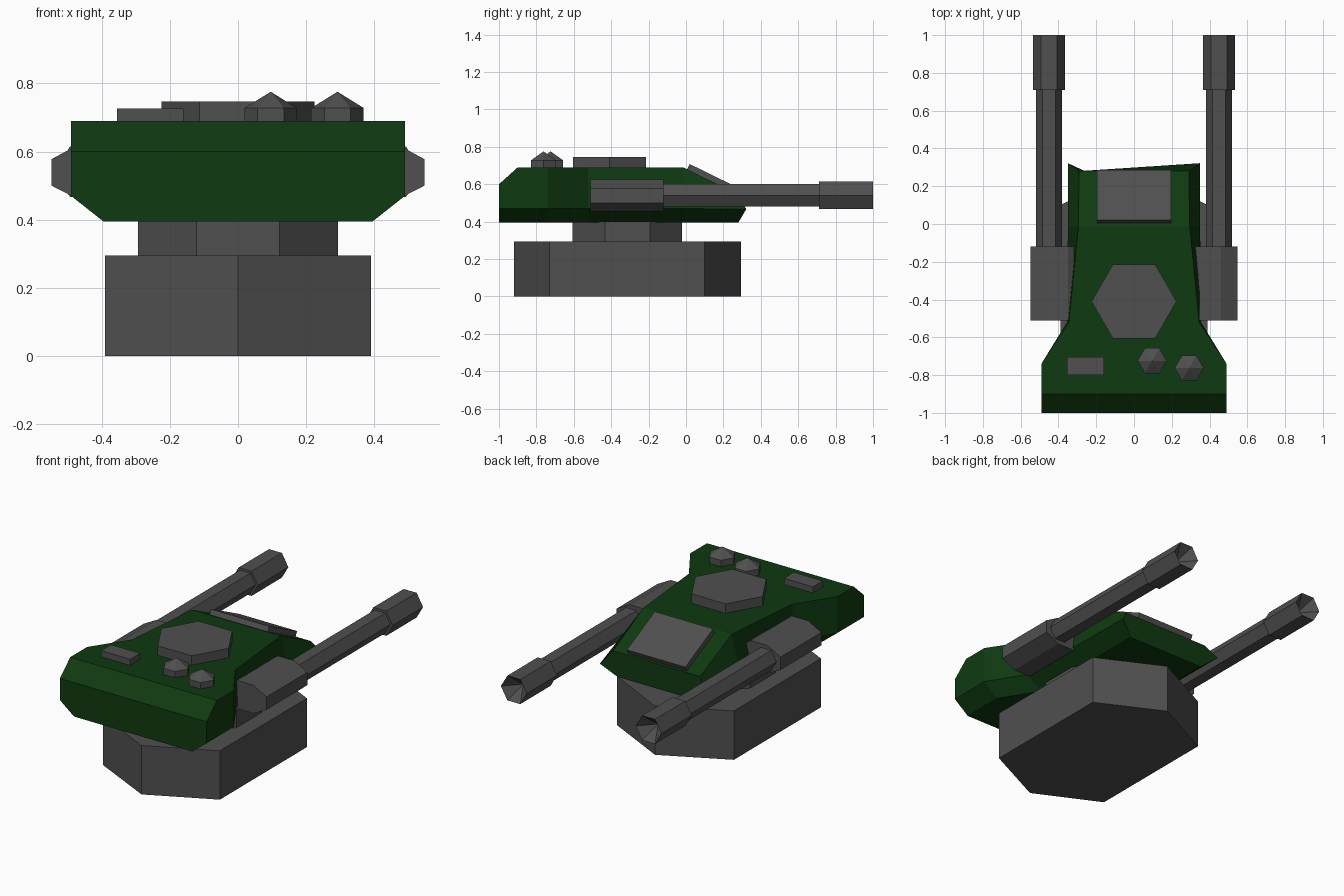
import bpy, bmesh, math

if "Cube" in bpy.data.objects:
    bpy.data.objects.remove(bpy.data.objects["Cube"])


def material(name, rgb):
    m = bpy.data.materials.new(name)
    m.diffuse_color = (*rgb, 1)
    m.use_nodes = True
    m.node_tree.nodes["Principled BSDF"].inputs["Base Color"].default_value = m.diffuse_color
    return m


GREEN = material("dark green", (0.0048, 0.042, 0.0052))
GREY = material("dark grey", (0.08, 0.08, 0.08))


def loft(name, rings, mat):
    """Skin a list of equal-length point rings and cap both ends."""
    bm = bmesh.new()
    rows = [[bm.verts.new(p) for p in ring] for ring in rings]
    n = len(rows[0])
    for a, b in zip(rows, rows[1:]):
        for i in range(n):
            j = (i + 1) % n
            bm.faces.new((a[i], a[j], b[j], b[i]))
    bm.faces.new(rows[0])
    bm.faces.new(rows[-1])
    bmesh.ops.remove_doubles(bm, verts=bm.verts, dist=1e-5)
    bmesh.ops.recalc_face_normals(bm, faces=bm.faces)
    me = bpy.data.meshes.new(name)
    bm.to_mesh(me)
    bm.free()
    me.materials.append(mat)
    ob = bpy.data.objects.new(name, me)
    bpy.context.collection.objects.link(ob)
    return ob


def prism_z(name, outline, z0, z1, mat=GREY):
    return loft(name, [[(x, y, z) for x, y in outline] for z in (z0, z1)], mat)


def polygon(n, r, cx=0, cy=0, turn=0.0):
    return [(cx + r * math.cos(turn + math.tau * i / n),
             cy + r * math.sin(turn + math.tau * i / n)) for i in range(n)]


# Base and turning ring
prism_z("base", [(0, -0.92), (0.39, -0.73), (0.39, 0.10),
                 (0, 0.295), (-0.39, 0.10), (-0.39, -0.73)], 0, 0.295)
prism_z("turning_ring", polygon(8, 0.317, 0, -0.313, math.pi / 8), 0.295, 0.40)

# Turret body: stations of (half width, y, z) at top, middle and bottom
stations = [
    ((0.49, -1.0, 0.60), (0.49, -1.0, 0.47), (0.395, -1.0, 0.395)),
    ((0.49, -0.9, 0.69), (0.49, -0.9, 0.47), (0.395, -0.9, 0.395)),
    ((0.49, -0.74, 0.69), (0.49, -0.74, 0.47), (0.395, -0.74, 0.395)),
    ((0.345, -0.52, 0.69), (0.355, -0.52, 0.47), (0.26, -0.52, 0.395)),
    ((0.295, -0.015, 0.69), (0.35, -0.015, 0.47), (0.26, -0.015, 0.395)),
    ((0.29, 0.28, 0.545), (0.35, 0.322, 0.467), (0.26, 0.28, 0.395)),
]
loft("turret_body", [list(s) + [(-x, y, z) for x, y, z in reversed(s)]
                     for s in stations], GREEN)

# Sloped plate on the far end
plate = [(0.02, 0.708), (0.285, 0.578), (0.265, 0.538), (0.0, 0.668)]
loft("sloped_plate", [[(x, y, z) for y, z in plate] for x in (-0.195, 0.195)], GREY)

# Roof fittings
prism_z("roof_hatch", polygon(6, 0.225, 0, -0.41), 0.68, 0.747)
prism_z("roof_box", [(-0.355, -0.80), (-0.16, -0.80),
                     (-0.16, -0.705), (-0.355, -0.705)], 0.68, 0.727)
for i, (cx, cy) in enumerate([(0.096, -0.724), (0.292, -0.762)]):
    cap = [[(x, y, z) for x, y in polygon(6, r, cx, cy)]
           for r, z in [(0.077, 0.68), (0.077, 0.728), (0.001, 0.775)]]
    loft(f"roof_cap_{i + 1}", cap, GREY)

# Guns on both sides: mount, barrel and muzzle with a hollow cone
mount = [(0.547, 0.50), (0.547, 0.578), (0.46, 0.625), (0.35, 0.625),
         (0.31, 0.60), (0.31, 0.48), (0.35, 0.455), (0.46, 0.455)]
barrel = [(-0.14, 0.07), (0.72, 0.07)]
muzzle = [(0.71, 0.086), (1.0, 0.086), (0.91, 0.002)]
for side, s in (("left", -1), ("right", 1)):
    loft(f"gun_mount_{side}", [[(s * x, y, z) for x, z in mount]
                               for y in (-0.51, -0.12)], GREY)
    for part, profile in (("barrel", barrel), ("muzzle", muzzle)):
        loft(f"gun_{part}_{side}", [[(s * x, y, z) for x, z in polygon(6, r, 0.45, 0.541)]
                                    for y, r in profile], GREY)
